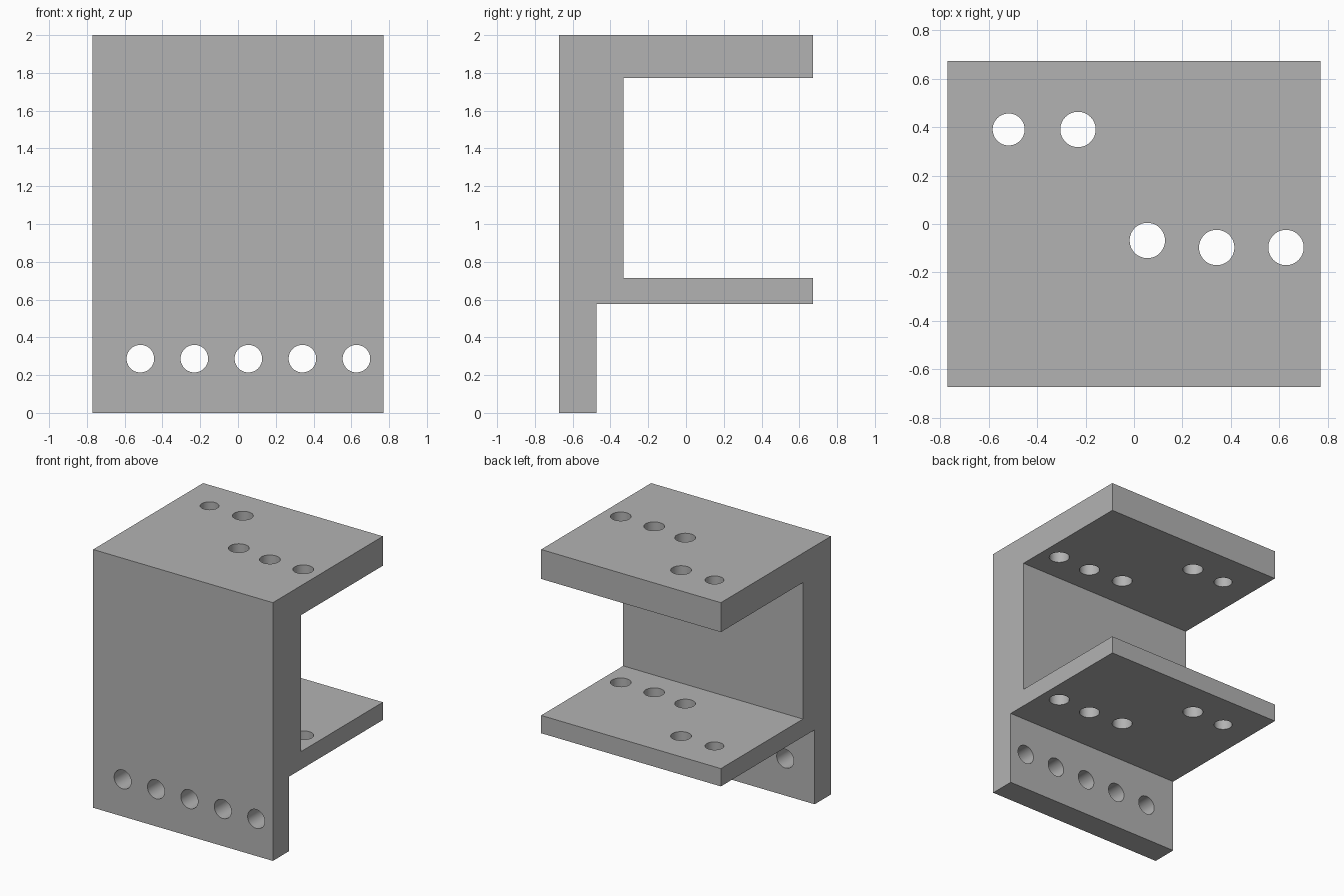
import bpy, bmesh, math
from mathutils import Matrix, Vector

if "Cube" in bpy.data.objects:
    bpy.data.objects.remove(bpy.data.objects["Cube"])

HALF_WIDTH = 0.77

grey = bpy.data.materials.new("plain grey")
grey.use_nodes = True
colour = (0.45, 0.45, 0.45, 1)
grey.diffuse_color = colour
grey.node_tree.nodes["Principled BSDF"].inputs["Base Color"].default_value = colour


def make_object(name, bm):
    bmesh.ops.recalc_face_normals(bm, faces=bm.faces)
    mesh = bpy.data.meshes.new(name)
    bm.to_mesh(mesh)
    bm.free()
    mesh.materials.append(grey)
    obj = bpy.data.objects.new(name, mesh)
    bpy.context.collection.objects.link(obj)
    return obj


def add_drill(bm, centre, radius, length, rotation=Matrix()):
    bmesh.ops.create_cone(bm, cap_ends=True, segments=48, radius1=radius, radius2=radius,
                          depth=length, matrix=Matrix.Translation(centre) @ rotation)


# Bracket body: side profile (y, z) extruded across the width
profile = [(-0.673, 0), (-0.475, 0), (-0.475, 0.577), (0.673, 0.577),
           (0.673, 0.715), (-0.331, 0.715), (-0.331, 1.772),
           (0.673, 1.772), (0.673, 2), (-0.673, 2)]
bm = bmesh.new()
side = bm.faces.new([bm.verts.new((-HALF_WIDTH, y, z)) for y, z in profile])
extruded = bmesh.ops.extrude_face_region(bm, geom=[side])["geom"]
bmesh.ops.translate(bm, vec=Vector((2 * HALF_WIDTH, 0, 0)),
                    verts=[v for v in extruded if isinstance(v, bmesh.types.BMVert)])
bracket = make_object("bracket", bm)

# Drills: a row through the front wall and a staggered row through both shelves
bm = bmesh.new()
shelf_holes = [(0.39, 0.066), (0.39, 0.073), (-0.068, 0.073), (-0.097, 0.073), (-0.097, 0.073)]
sideways = Matrix.Rotation(math.pi / 2, 4, "X")
for i, (y, radius) in enumerate(shelf_holes):
    x = -0.517 + 0.286 * i
    add_drill(bm, (x, y, 1.3), radius, 1.6)
    add_drill(bm, (x, -0.57, 0.287), 0.073, 0.5, sideways)
drills = make_object("hole_drills", bm)
drills.hide_render = True

# Cut the holes and keep the edges crisp
cut = bracket.modifiers.new("holes", "BOOLEAN")
cut.operation = "DIFFERENCE"
cut.solver = "EXACT"
cut.object = drills
bpy.ops.object.select_all(action="DESELECT")
bracket.select_set(True)
bpy.context.view_layer.objects.active = bracket
bpy.ops.object.modifier_apply(modifier=cut.name)
bpy.data.objects.remove(drills)
bpy.ops.object.shade_smooth_by_angle(angle=math.radians(30))
